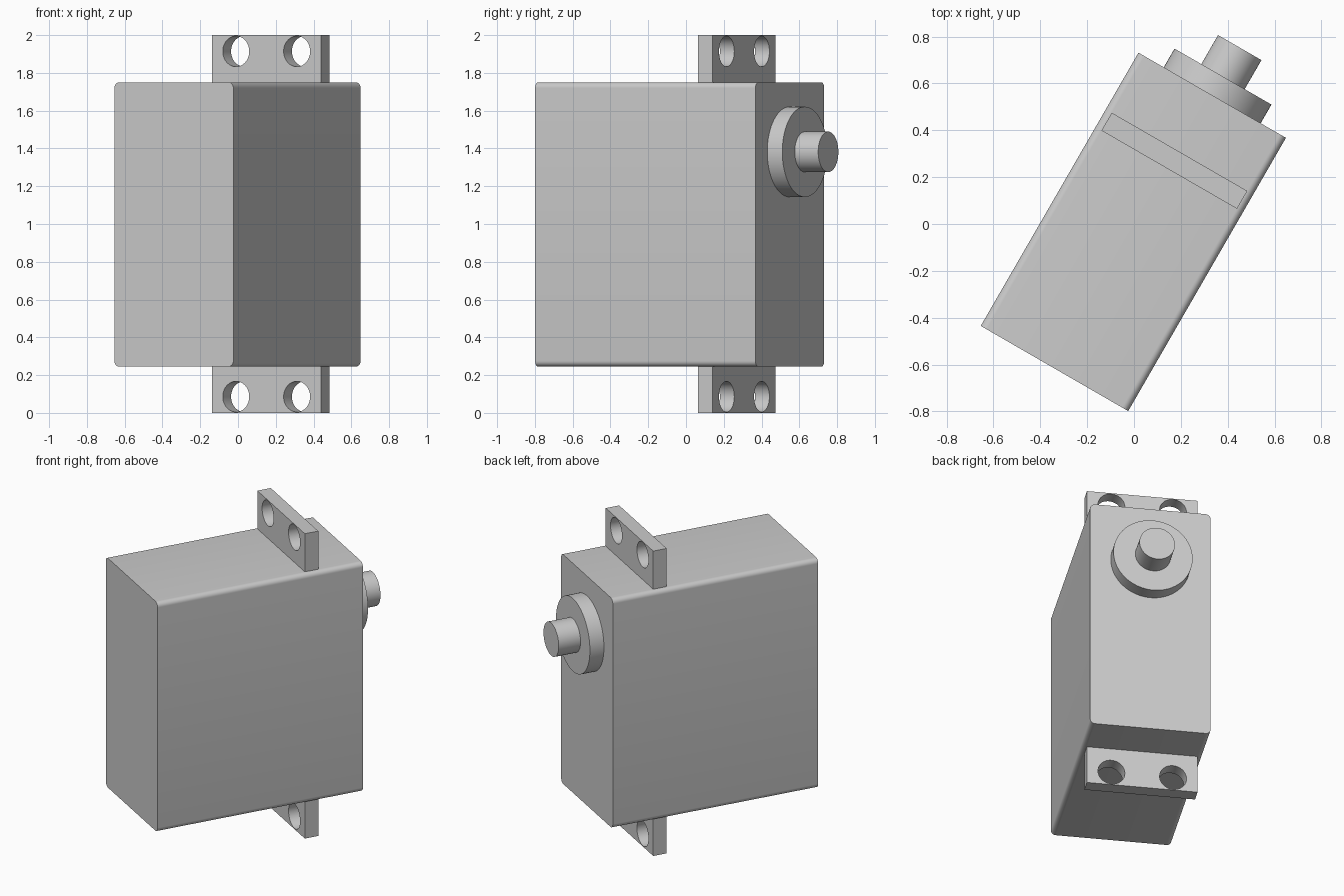
import bpy, bmesh
from math import radians
from mathutils import Matrix, Vector

if "Cube" in bpy.data.objects:
    bpy.data.objects.remove(bpy.data.objects["Cube"], do_unlink=True)

grey = bpy.data.materials.new("light_grey_plastic")
grey.use_nodes = True
colour = (0.6, 0.6, 0.6, 1)
grey.diffuse_color = colour
grey.node_tree.nodes["Principled BSDF"].inputs["Base Color"].default_value = colour

# Parts are laid out along local y, then the whole motor is turned about z
TURN = Matrix.Rotation(radians(-30), 4, 'Z')
MID_X = 0.0144


def finish(name, bm):
    bmesh.ops.recalc_face_normals(bm, faces=bm.faces)
    bm.transform(TURN)
    mesh = bpy.data.meshes.new(name)
    bm.to_mesh(mesh)
    bm.free()
    mesh.materials.append(grey)
    obj = bpy.data.objects.new(name, mesh)
    bpy.context.collection.objects.link(obj)
    return obj


def smooth(obj):
    bpy.ops.object.select_all(action='DESELECT')
    obj.select_set(True)
    bpy.context.view_layer.objects.active = obj
    bpy.ops.object.shade_smooth_by_angle(angle=radians(30))


def box(name, width, y0, y1, z0, z1, radius=0):
    bm = bmesh.new()
    place = Matrix.Translation((MID_X, (y0 + y1) / 2, (z0 + z1) / 2))
    size = Matrix.Diagonal((width, y1 - y0, z1 - z0, 1))
    bmesh.ops.create_cube(bm, size=1, matrix=place @ size)
    if radius:
        # Round only the edges that run along the length
        long_edges = [e for e in bm.edges
                      if abs((e.verts[0].co - e.verts[1].co).normalized().y) > 0.9]
        bmesh.ops.bevel(bm, geom=long_edges, offset=radius, segments=8,
                        profile=0.5, affect='EDGES')
    return finish(name, bm)


def rod(name, radius, x, y0, y1, z):
    bm = bmesh.new()
    place = Matrix.Translation(Vector((x, (y0 + y1) / 2, z)))
    bmesh.ops.create_cone(bm, cap_ends=True, segments=64, radius1=radius,
                          radius2=radius, depth=y1 - y0,
                          matrix=place @ Matrix.Rotation(radians(90), 4, 'X'))
    return finish(name, bm)


# Motor case
smooth(box("motor_case", 0.727, -0.704, 0.643, 0.245, 1.75, radius=0.03))

# Output collar and shaft
smooth(rod("shaft_collar", 0.239, MID_X, 0.643, 0.735, 1.382))
smooth(rod("output_shaft", 0.107, MID_X, 0.735, 0.878, 1.382))

# Mounting tabs with two screw holes each
for name, z0, z1, hole_z in (("upper_tab", 1.75, 2, 1.914),
                             ("lower_tab", 0, 0.245, 0.086)):
    tab = box(name, 0.668, 0.276, 0.364, z0, z1)
    for side in (-1, 1):
        cutter = rod("hole_cutter", 0.081, MID_X + side * 0.186, 0.2, 0.45, hole_z)
        cutter.hide_render = True
        cut = tab.modifiers.new("screw_hole", 'BOOLEAN')
        cut.operation = 'DIFFERENCE'
        cut.solver = 'EXACT'
        cut.object = cutter
        bpy.context.view_layer.objects.active = tab
        bpy.ops.object.modifier_apply(modifier=cut.name)
        bpy.data.objects.remove(cutter, do_unlink=True)
    smooth(tab)
